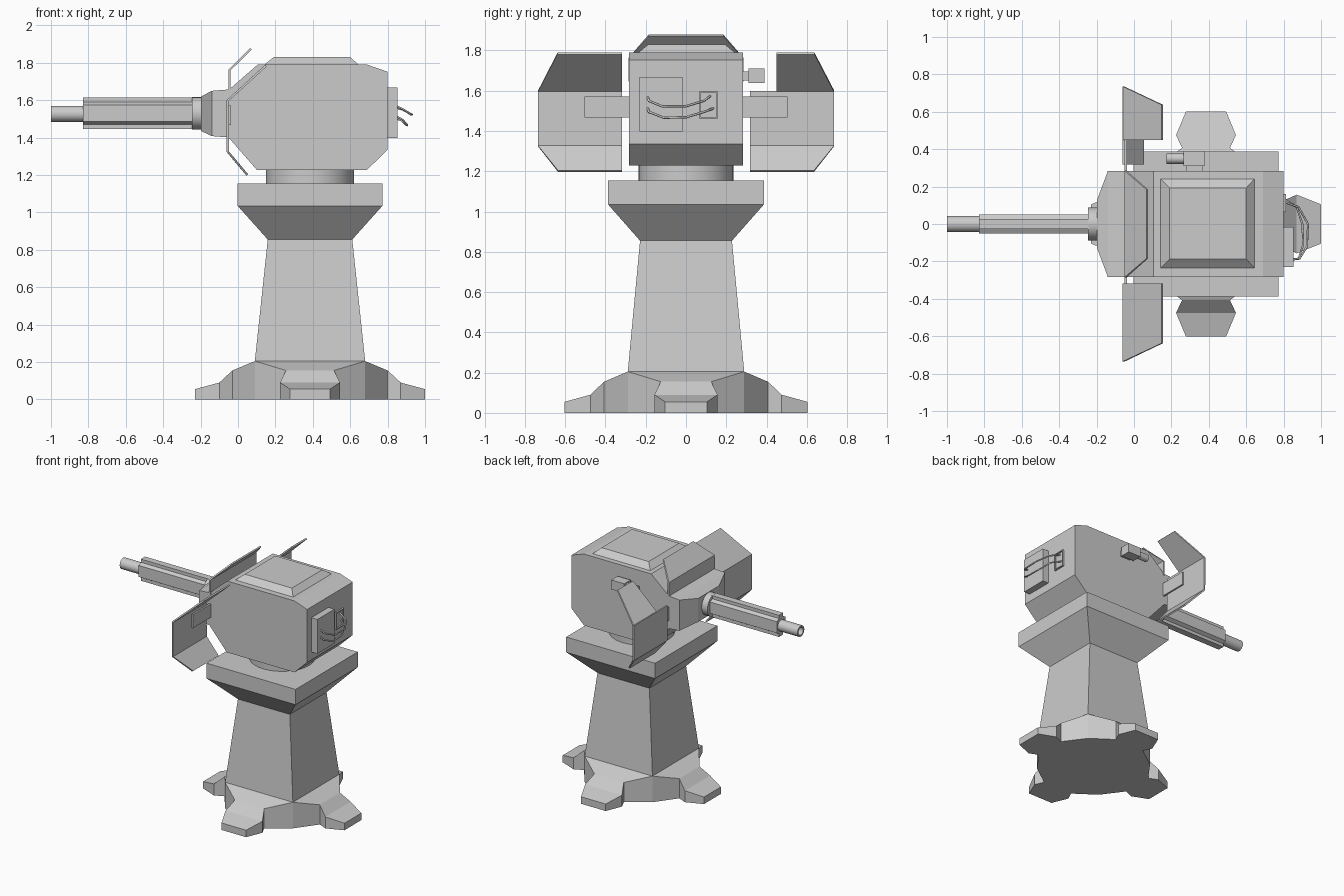
import bpy, bmesh, math
from mathutils import Vector

if "Cube" in bpy.data.objects:
    bpy.data.objects.remove(bpy.data.objects["Cube"])

CX = 0.385          # pedestal axis
GUN_Z = 1.53        # barrel axis height


def make(name, verts, faces, weld=False):
    me = bpy.data.meshes.new(name)
    bm = bmesh.new()
    vs = [bm.verts.new(v) for v in verts]
    for f in faces:
        bm.faces.new([vs[i] for i in f])
    if weld:
        bmesh.ops.remove_doubles(bm, verts=bm.verts, dist=1e-4)
    bmesh.ops.recalc_face_normals(bm, faces=bm.faces)
    bm.to_mesh(me)
    bm.free()
    ob = bpy.data.objects.new(name, me)
    bpy.context.collection.objects.link(ob)
    return ob


def loft(name, rings, smooth=False):
    """Skin closed rings of equal length and cap both ends."""
    n = len(rings[0])
    verts = [v for r in rings for v in r]
    faces = [(k * n + i, k * n + (i + 1) % n, (k + 1) * n + (i + 1) % n, (k + 1) * n + i)
             for k in range(len(rings) - 1) for i in range(n)]
    faces += [tuple(range(n)), tuple(range(len(verts) - n, len(verts)))]
    ob = make(name, verts, faces)
    if smooth:
        bpy.ops.object.select_all(action='DESELECT')
        ob.select_set(True)
        bpy.context.view_layer.objects.active = ob
        bpy.ops.object.shade_smooth_by_angle(angle=math.radians(35))
    return ob


def rect_z(x0, x1, y0, y1, z):
    return [(x0, y0, z), (x1, y0, z), (x1, y1, z), (x0, y1, z)]


def rect_x(x, y0, y1, z0, z1):
    return [(x, y0, z0), (x, y1, z0), (x, y1, z1), (x, y0, z1)]


def box(name, x0, x1, y0, y1, z0, z1):
    return loft(name, [rect_z(x0, x1, y0, y1, z) for z in (z0, z1)])


def circle_x(x, r, y, z, n=24):
    return [(x, y + r * math.cos(2 * math.pi * i / n), z + r * math.sin(2 * math.pi * i / n))
            for i in range(n)]


def plate(name, rows, t=0.012):
    """Bent sheet; each row is x, z, inner y, outer y."""
    verts = [p for x, z, a, b in rows for p in ((x, a, z), (x, b, z))]
    faces = [(2 * i, 2 * i + 1, 2 * i + 3, 2 * i + 2) for i in range(len(rows) - 1)]
    ob = make(name, verts, faces, weld=True)
    m = ob.modifiers.new("thickness", 'SOLIDIFY')
    m.thickness = t
    m.offset = 0
    return ob


# Four-footed base: each arm is radius, half width, top height
arm = [(0.295, 0.295, 0.205), (0.415, 0.128, 0.155), (0.485, 0.16, 0.09), (0.615, 0.107, 0.055)]
verts, faces = [], []
for q in range(4):
    c, s = round(math.cos(q * math.pi / 2)), round(math.sin(q * math.pi / 2))
    o = len(verts)
    for r, w, h in arm:
        for a, z in ((-w, 0), (-w, h), (w, h), (w, 0)):
            verts.append((CX + r * c - a * s, 0.98 * (r * s + a * c), z))
    for k in range(3):
        b = o + 4 * k
        faces += [(b + i, b + (i + 1) % 4, b + 4 + (i + 1) % 4, b + 4 + i) for i in range(4)]
    faces.append((o + 12, o + 13, o + 14, o + 15))
o = len(verts)
for z in (0, 0.205):
    verts += rect_z(CX - 0.295, CX + 0.295, -0.2891, 0.2891, z)
faces += [(o, o + 1, o + 2, o + 3), (o + 4, o + 5, o + 6, o + 7)]
make("base_feet", verts, faces, weld=True)

# Tapered column with flared cap
loft("column", [rect_z(CX - h, CX + h, -h * k, h * k, z) for h, k, z in
                ((0.295, 0.98, 0.205), (0.226, 1.01, 0.855), (0.387, 1, 1.035), (0.387, 1, 1.155))])

# Turning ring
loft("turning_ring", [[(CX + 0.235 * math.cos(math.tau * i / 32), 0.235 * math.sin(math.tau * i / 32), z)
                       for i in range(32)] for z in (1.15, 1.235)], smooth=True)

# Turret body, extruded side profile
body = [(-0.05, 1.40), (0.1, 1.228), (0.69, 1.228), (0.8, 1.335),
        (0.8, 1.752), (0.69, 1.79), (0.105, 1.79), (-0.05, 1.655)]
loft("turret_body", [[(x, y, z) for x, z in body] for y in (-0.283, 0.283)])
loft("roof_hatch", [rect_z(0.135, 0.65, -0.242, 0.248, 1.785),
                    rect_z(0.19, 0.6, -0.187, 0.193, 1.83)])

# Gun mount and barrel
loft("gun_mount", [rect_x(-0.04, -0.283, 0.283, 1.40, 1.658), rect_x(-0.14, -0.283, 0.283, 1.408, 1.65),
                   rect_x(-0.197, -0.13, 0.13, 1.435, 1.62)])
loft("barrel_collar", [circle_x(x, 0.087, 0, GUN_Z) for x in (-0.247, -0.19)], smooth=True)
sleeve = [(0.052, 0.045), (0.026, 0.06), (0.026, 0.085), (-0.026, 0.085), (-0.026, 0.06), (-0.052, 0.045)]
sleeve += [(-y, -z) for y, z in sleeve]
loft("barrel_sleeve", [[(x, y, GUN_Z + z) for y, z in sleeve] for x in (-0.828, -0.24)])
loft("muzzle", [circle_x(x, r, 0, GUN_Z - 0.003) for x, r in
                ((-0.8, 0.043), (-1, 0.043), (-1, 0.03), (-0.88, 0.03))], smooth=True)

# Bent armour plates and their brackets
plate("upper_shield", [(-0.045, 1.645, -0.285, 0.285), (-0.045, 1.762, -0.285, 0.285),
                       (0.07, 1.875, -0.185, 0.185)])
for side, s, notch in (("right", -1, 0.318), ("left", 1, 0.45)):
    low = [(0.05, 1.2, 0.318, 0.635), (-0.055, 1.325, 0.318, 0.735), (-0.055, 1.598, 0.318, 0.735)]
    up = [(-0.055, 1.598, notch, 0.735), (0.15, 1.785, notch, 0.638)]
    if s < 0:
        low, up = low + up[1:], None
    for part, rows in (("shield", low), ("shield_top", up)):
        if rows:
            plate(f"{side}_{part}", [(x, z, s * a, s * b) for x, z, a, b in rows])
    y0, y1 = sorted((s * 0.27, s * 0.505))
    box(f"{side}_shield_bracket", -0.052, -0.037, y0, y1, 1.467, 1.572)

# Sight on the left flank
box("sight_stub", 0.28, 0.365, 0.27, 0.315, 1.65, 1.695)
box("sight_box", 0.265, 0.378, 0.31, 0.39, 1.637, 1.71)
loft("sight_lens", [circle_x(x, 0.028, 0.35, 1.674, 16) for x in (0.173, 0.27)], smooth=True)

# Rear panel, socket frame and cables
box("rear_panel", 0.79, 0.852, -0.23, -0.017, 1.397, 1.667)
loft("socket_frame", [rect_x(0.79, 0.065, 0.16, 1.462, 1.597), rect_x(0.813, 0.065, 0.16, 1.462, 1.597),
                      rect_x(0.813, 0.073, 0.152, 1.47, 1.589), rect_x(0.803, 0.073, 0.152, 1.47, 1.589)])
cables = [
    [(0.845, -0.19, 1.57), (0.885, -0.185, 1.55), (0.925, -0.12, 1.523), (0.93, 0, 1.523), (0.88, 0.09, 1.55), (0.8, 0.12, 1.573)],
    [(0.845, -0.19, 1.515), (0.88, -0.185, 1.495), (0.905, -0.11, 1.466), (0.9, 0, 1.468), (0.87, 0.09, 1.495), (0.8, 0.135, 1.512)],
]
for i, pts in enumerate(cables):
    cu = bpy.data.curves.new(f"cable_{i + 1}", 'CURVE')
    cu.dimensions = '3D'
    cu.bevel_depth = 0.006
    cu.bevel_resolution = 1
    cu.use_fill_caps = True
    sp = cu.splines.new('POLY')
    sp.points.add(len(pts) - 1)
    for p, co in zip(sp.points, pts):
        p.co = (*co, 1)
    bpy.context.collection.objects.link(bpy.data.objects.new(f"cable_{i + 1}", cu))
